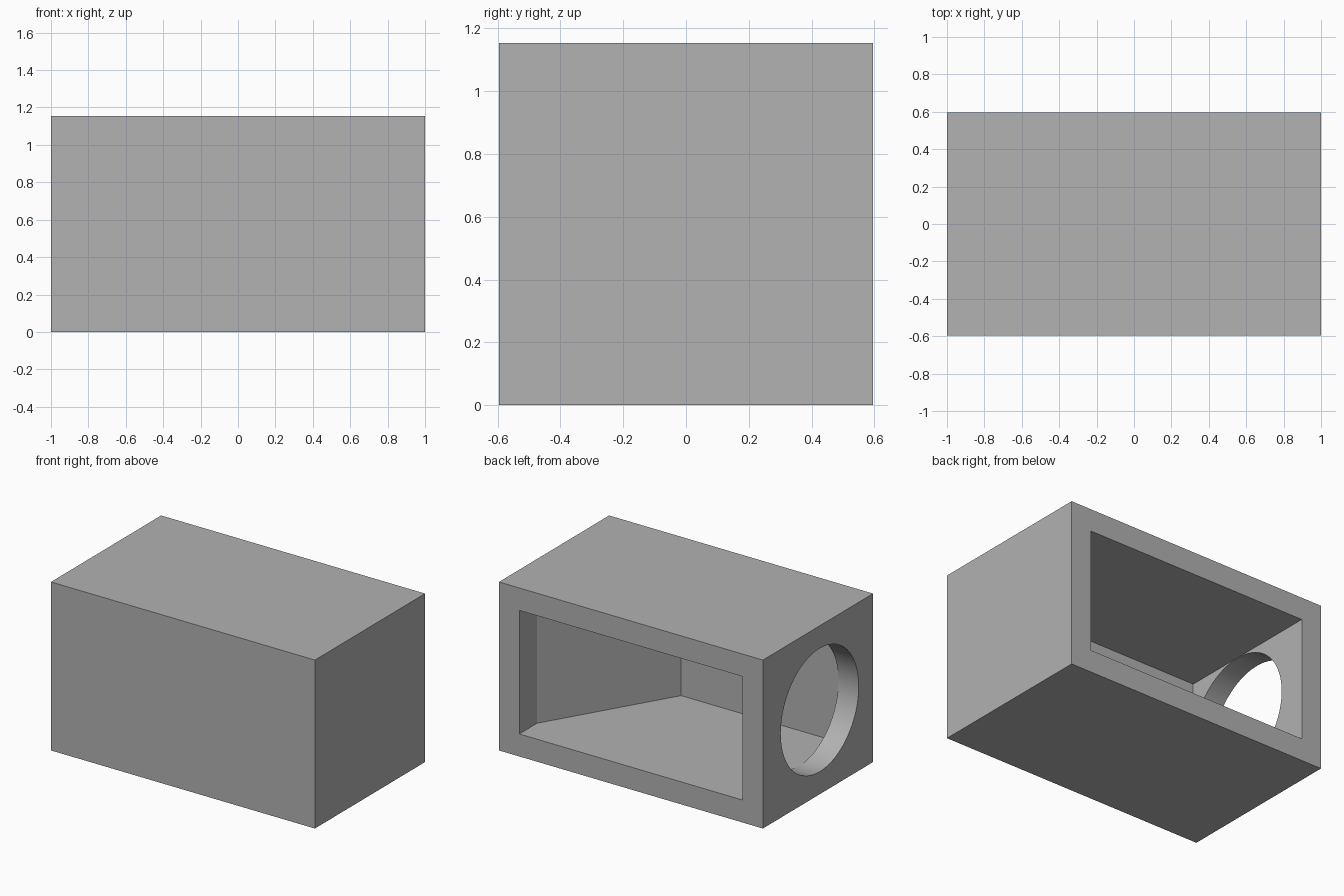
import bpy
import bmesh
from math import radians
from mathutils import Matrix, Vector

default = bpy.data.objects.get("Cube")
if default:
    bpy.data.objects.remove(default, do_unlink=True)

W, D, H = 2.0, 1.192, 1.154   # outer size
T = 0.154                     # wall thickness
HALF_W, HALF_D = W / 2, D / 2
RADIUS = H / 2 - T - 0.001    # port touches floor, ceiling and front wall

grey = bpy.data.materials.new("plain grey")
grey.use_nodes = True
colour = (0.445, 0.445, 0.445, 1)
grey.diffuse_color = colour
grey.node_tree.nodes["Principled BSDF"].inputs["Base Color"].default_value = colour


def make_object(name, bm):
    bmesh.ops.recalc_face_normals(bm, faces=bm.faces)
    mesh = bpy.data.meshes.new(name)
    bm.to_mesh(mesh)
    bm.free()
    mesh.materials.append(grey)
    obj = bpy.data.objects.new(name, mesh)
    bpy.context.collection.objects.link(obj)
    return obj


def prism(name, profile, bottom, top):
    """Extrude a plan outline upward."""
    bm = bmesh.new()
    face = bm.faces.new([bm.verts.new((x, y, bottom)) for x, y in profile])
    new = bmesh.ops.extrude_face_region(bm, geom=[face])["geom"]
    verts = [v for v in new if isinstance(v, bmesh.types.BMVert)]
    bmesh.ops.translate(bm, verts=verts, vec=Vector((0, 0, top - bottom)))
    return make_object(name, bm)


# Outer box
shell = prism("box_shell", [(-HALF_W, -HALF_D), (HALF_W, -HALF_D),
                            (HALF_W, HALF_D), (-HALF_W, HALF_D)], 0, H)

# Cavity open at the back, with one slanted inner wall
side, inner_front = HALF_W - T, -HALF_D + T
cavity = prism("cavity_cutter", [(-side, HALF_D + 0.1), (-side, inner_front),
                                 (side - 0.5, inner_front), (side, HALF_D - 0.192),
                                 (side, HALF_D + 0.1)], T, H - T)

# Round port through the right wall
bm = bmesh.new()
bmesh.ops.create_cone(bm, cap_ends=True, segments=96, radius1=RADIUS, radius2=RADIUS,
                      depth=0.4, matrix=Matrix.Translation((-HALF_W, inner_front + RADIUS + 0.001, H / 2))
                      @ Matrix.Rotation(radians(90), 4, "Y"))
port = make_object("port_cutter", bm)

# Cut both openings, then discard the cutters
bpy.context.view_layer.objects.active = shell
for cutter in (cavity, port):
    cutter.hide_render = True
    mod = shell.modifiers.new(cutter.name, "BOOLEAN")
    mod.operation, mod.solver, mod.object = "DIFFERENCE", "EXACT", cutter
    bpy.ops.object.modifier_apply(modifier=mod.name)
    bpy.data.objects.remove(cutter, do_unlink=True)

# Smooth the port rim, keep the corners sharp
bpy.ops.object.select_all(action="DESELECT")
shell.select_set(True)
bpy.ops.object.shade_smooth_by_angle(angle=radians(30))
